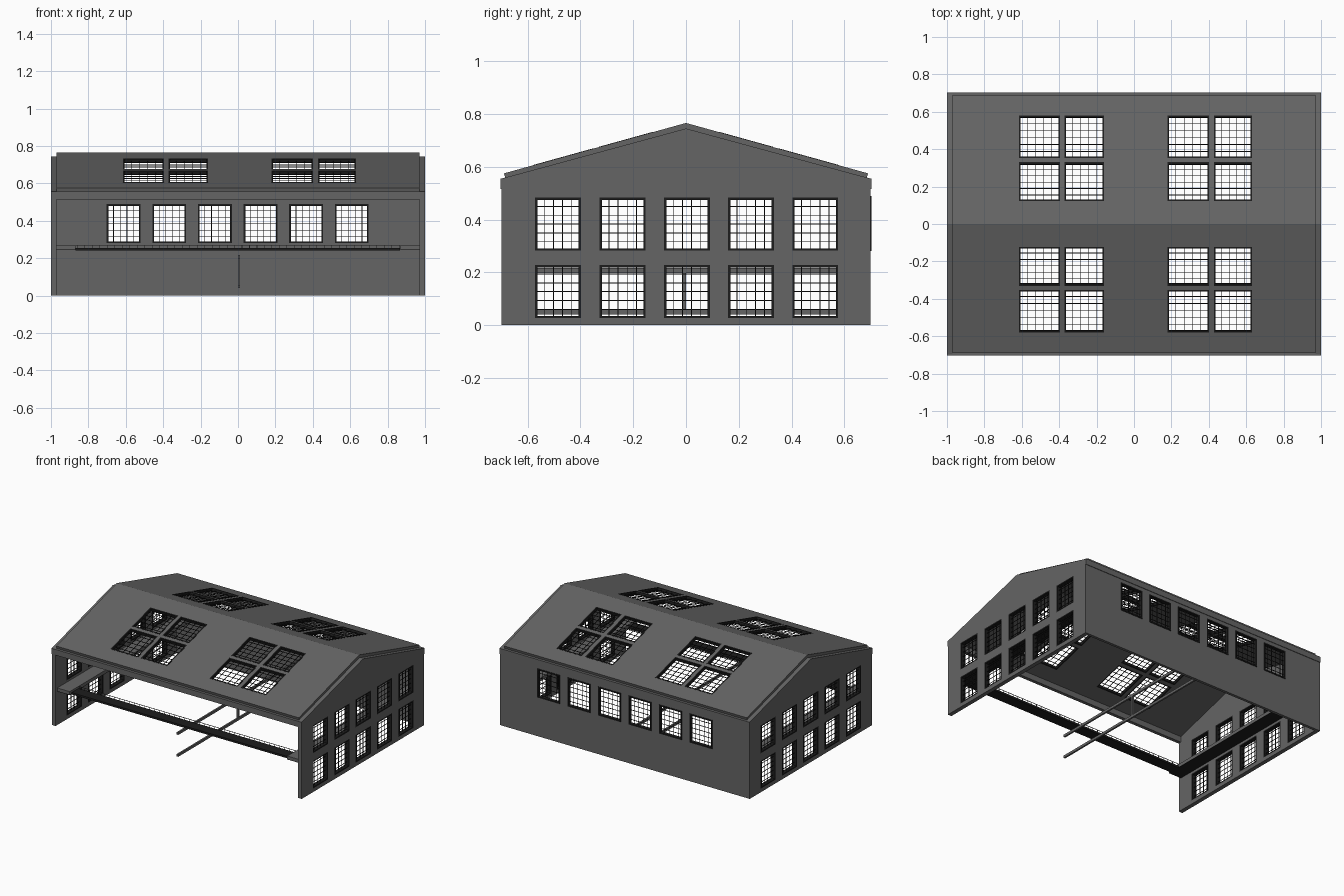
import bpy, bmesh, math
from mathutils import Matrix, Vector

if "Cube" in bpy.data.objects:
    bpy.data.objects.remove(bpy.data.objects["Cube"])


def paint(name, value):
    mat = bpy.data.materials.new(name)
    mat.diffuse_color = (value, value, value, 1)
    mat.use_nodes = True
    mat.node_tree.nodes["Principled BSDF"].inputs["Base Color"].default_value = mat.diffuse_color
    return mat


WALL = paint("dark_grey_wall", 0.13)
BLACK = paint("black_metal", 0.012)


def frame(origin, u, v):
    """Matrix with local x = u, local y = v, local z = outward normal."""
    u, v = Vector(u).normalized(), Vector(v).normalized()
    m = Matrix((u, v, u.cross(v))).transposed().to_4x4()
    return Matrix.Translation(origin) @ m


def finish(name, bm, m=Matrix(), mat=WALL):
    bmesh.ops.recalc_face_normals(bm, faces=bm.faces)
    me = bpy.data.meshes.new(name)
    bm.to_mesh(me)
    bm.free()
    me.materials.append(mat)
    ob = bpy.data.objects.new(name, me)
    ob.matrix_world = m
    bpy.context.collection.objects.link(ob)
    return ob


def add_box(bm, x0, x1, y0, y1, z0, z1):
    m = (Matrix.Translation(((x0 + x1) / 2, (y0 + y1) / 2, (z0 + z1) / 2))
         @ Matrix.Diagonal((x1 - x0, y1 - y0, z1 - z0, 1)))
    bmesh.ops.create_cube(bm, size=1, matrix=m)


def boxes(name, dims, mat=WALL):
    bm = bmesh.new()
    for d in dims:
        add_box(bm, *d)
    return finish(name, bm, mat=mat)


def panel(name, m, outline, holes, t):
    """Flat wall with rectangular openings, thickness t behind its plane."""
    bm = bmesh.new()
    bm.faces.new([bm.verts.new((u, v, 0)) for u, v in outline])
    for axis, vals in ((0, {h[i] for h in holes for i in (0, 1)}),
                       (1, {h[i] for h in holes for i in (2, 3)})):
        no = Vector((1 - axis, axis, 0))
        for c in sorted(vals):
            bmesh.ops.bisect_plane(bm, geom=bm.verts[:] + bm.edges[:] + bm.faces[:],
                                   plane_co=no * c, plane_no=no)
    cut = []
    for f in bm.faces:
        c = f.calc_center_median()
        if any(a < c.x < b and d < c.y < e for a, b, d, e in holes):
            cut.append(f)
    bmesh.ops.delete(bm, geom=cut, context='FACES')
    r = bmesh.ops.extrude_face_region(bm, geom=bm.faces[:], use_keep_orig=True)
    for g in r['geom']:
        if isinstance(g, bmesh.types.BMVert):
            g.co.z -= t
    return finish(name, bm, m)


def windows(name, m, holes, t, cols, rows, lip=0.004):
    """Frame and glazing bars in each opening."""
    bm = bmesh.new()
    w, b = 0.009, 0.0016
    for u0, u1, v0, v1 in holes:
        for d in ((u0, u0 + w, v0, v1), (u1 - w, u1, v0, v1),
                  (u0 + w, u1 - w, v0, v0 + w), (u0 + w, u1 - w, v1 - w, v1)):
            add_box(bm, *d, -t, lip)
        for i in range(1, cols):
            c = u0 + (u1 - u0) * i / cols
            add_box(bm, c - b, c + b, v0 + w, v1 - w, -t / 2 - b, -t / 2 + b)
        for i in range(1, rows):
            c = v0 + (v1 - v0) * i / rows
            add_box(bm, u0 + w, u1 - w, c - b, c + b, -t / 2 - b, -t / 2 + b)
    return finish(name, bm, m, BLACK)


# gable end walls with two rows of five windows
gable = [(-0.7, 0), (0.7, 0), (0.7, 0.555), (0, 0.745), (-0.7, 0.555)]
gable_holes = [(c - 0.087, c + 0.087, z, z + 0.201)
               for z in (0.026, 0.282) for c in (-0.485, -0.24, 0.004, 0.246, 0.49)]
for side, x in (("right", 1.0), ("left", -0.97)):
    m = frame((x, 0, 0), (0, 1, 0), (0, 0, 1))
    panel(side + "_gable_wall", m, gable, gable_holes, 0.03)
    wm = m if x > 0 else frame((-1, 0, 0), (0, -1, 0), (0, 0, 1))
    wh = gable_holes if x > 0 else [(-b, -a, c, d) for a, b, c, d in gable_holes]
    windows(side + "_gable_windows", wm, wh, 0.03, 5, 6, 0.0)

# back wall with one row of six windows
back_holes = [(x, x + 0.181, 0.281, 0.489)
              for x in (-0.702, -0.458, -0.214, 0.03, 0.274, 0.518)]
m = frame((0, 0.7, 0), (-1, 0, 0), (0, 0, 1))
mirrored = [(-b, -a, c, d) for a, b, c, d in back_holes]
panel("back_wall", m, [(-0.97, 0), (0.97, 0), (0.97, 0.555), (-0.97, 0.555)], mirrored, 0.02)
windows("back_windows", m, mirrored, 0.02, 5, 6)

# roof slopes with skylights
slope = math.atan2(0.766 - 0.575, 0.69)
k = math.cos(slope)
for side, s in (("front", -1), ("back", 1)):
    m = frame((0, 0, 0.766), (1, 0, 0), (0, k, -s * math.sin(slope)))
    lo, hi = sorted((0, s * 0.69 / k))
    holes = []
    for x0, x1 in ((-0.615, -0.395), (-0.372, -0.16), (0.178, 0.402), (0.428, 0.632)):
        for y0, y1 in ((0.123, 0.33), (0.352, 0.58)):
            a, b = sorted((s * y0 / k, s * y1 / k))
            holes.append((x0, x1, a, b))
    panel(side + "_roof", m, [(-0.97, lo), (0.97, lo), (0.97, hi), (-0.97, hi)], holes, 0.021)
    windows(side + "_skylights", m, holes, 0.021, 5, 6, 0.001)

# eave beams under both roof edges
boxes("eave_beams", [(-1, 1, *sorted((s * 0.68, s * 0.704)), 0.515, 0.556) for s in (-1, 1)])

# raised walkway along both end walls, dark beam across the open front
boxes("side_walkways", [(*sorted((s * 0.97, s * 0.87)), -0.68, 0.68, 0.246, 0.268)
                        for s in (-1, 1)])
boxes("walkway_underside", [(-0.87, 0.865, -0.66, -0.58, 0.24, 0.254)]
      + [(*sorted((s * 0.97, s * 0.87)), -0.68, 0.68, 0.243, 0.246) for s in (-1, 1)], BLACK)

# small studs and thin rail on the front walkway
boxes("walkway_rail", [(-0.87, 0.87, -0.585, -0.582, 0.268, 0.271)]
      + [(-0.86 + i * 0.04, -0.857 + i * 0.04, -0.585, -0.582, 0.254, 0.268) for i in range(44)])

# central partition frame: two long rails and a post
boxes("partition_frame", [(0.0, 0.012, -0.7, 0.68, 0.198, 0.216),
                          (0.0, 0.012, -0.7, 0.68, 0.04, 0.058),
                          (0.0, 0.012, -0.016, 0.0, 0.058, 0.198)])
